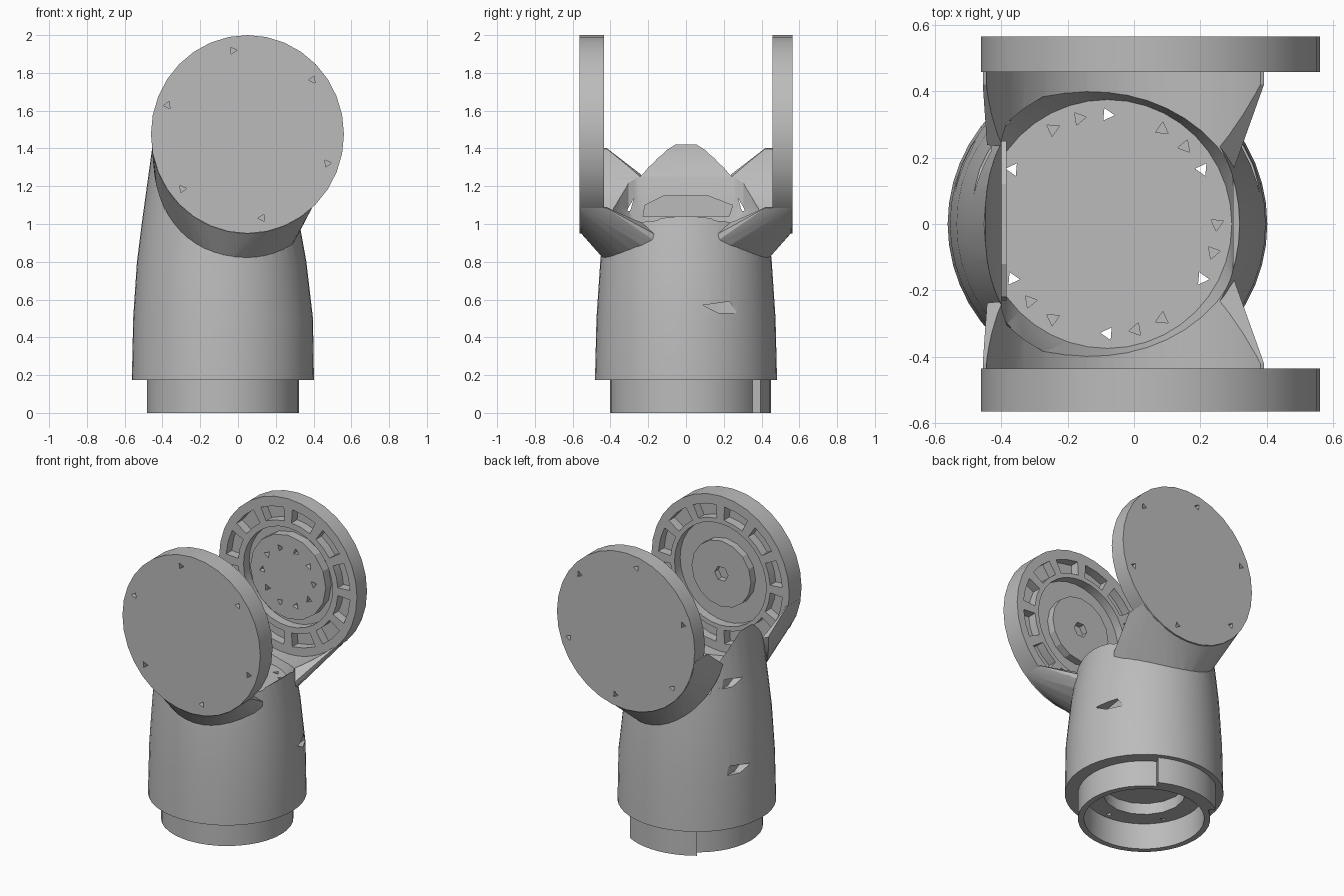
import bpy, bmesh
from math import sin, cos, pi, radians, sqrt
from mathutils import Vector, Matrix

if "Cube" in bpy.data.objects:
    bpy.data.objects.remove(bpy.data.objects["Cube"])

GREY = (0.5, 0.5, 0.5, 1)
grey = bpy.data.materials.new("light grey")
grey.use_nodes = True
grey.diffuse_color = GREY
grey.node_tree.nodes["Principled BSDF"].inputs["Base Color"].default_value = GREY

AXIS_X = -0.08                                       # centre of the sleeve
HUB_X, HUB_Z, HUB_RX, HUB_RZ = 0.05, 1.475, 0.511, 0.525   # flange axis and radii


def finish(name, bm):
    bmesh.ops.recalc_face_normals(bm, faces=bm.faces)
    mesh = bpy.data.meshes.new(name)
    bm.to_mesh(mesh)
    bm.free()
    ob = bpy.data.objects.new(name, mesh)
    bpy.context.collection.objects.link(ob)
    mesh.materials.append(grey)
    return ob


def add_prism(bm, outline, lo, hi, matrix=Matrix()):
    """Extrude a 2D outline from lo to hi along local z."""
    face = bm.faces.new([bm.verts.new(matrix @ Vector((x, y, lo))) for x, y in outline])
    ext = bmesh.ops.extrude_face_region(bm, geom=[face])
    step = matrix.to_3x3() @ Vector((0, 0, hi - lo))
    bmesh.ops.translate(bm, vec=step, verts=[v for v in ext["geom"] if isinstance(v, bmesh.types.BMVert)])


def ellipse(rx, ry, n=40, cx=0):
    return [(cx + rx * cos(2 * pi * i / n), ry * sin(2 * pi * i / n)) for i in range(n)]


def circle(r, n=40, cx=0, cy=0, turn=0):
    return [(cx + r * cos(2 * pi * i / n + turn), cy + r * sin(2 * pi * i / n + turn)) for i in range(n)]


def sector(r0, r1, a0, a1, n=6):
    angles = [radians(a0 + (a1 - a0) * i / n) for i in range(n + 1)]
    return [(r1 * cos(a), r1 * sin(a)) for a in angles] + [(r0 * cos(a), r0 * sin(a)) for a in reversed(angles)]


def prisms(name, outlines, lo, hi, matrix=Matrix()):
    bm = bmesh.new()
    for outline in outlines:
        add_prism(bm, outline, lo, hi, matrix)
    return finish(name, bm)


def boolean(ob, tool, operation="DIFFERENCE"):
    mod = ob.modifiers.new("cut", "BOOLEAN")
    mod.operation, mod.object, mod.solver = operation, tool, "EXACT"
    bpy.context.view_layer.objects.active = ob
    bpy.ops.object.modifier_apply(modifier=mod.name)
    bpy.data.objects.remove(tool)


def smooth(ob):
    bpy.ops.object.select_all(action="DESELECT")
    ob.select_set(True)
    bpy.context.view_layer.objects.active = ob
    bpy.ops.object.shade_smooth_by_angle(angle=radians(25))


def triangles(r, angles, size=0.022):
    return [circle(size, 3, r * cos(radians(a)), r * sin(radians(a)), radians(a + 25)) for a in angles]


def hull(name, points):
    bm = bmesh.new()
    for p in points:
        bm.verts.new(p)
    bmesh.ops.convex_hull(bm, input=bm.verts)
    loose = [v for v in bm.verts if not v.link_faces]
    bmesh.ops.delete(bm, geom=loose, context="VERTS")
    return finish(name, bm)


# Sleeve: barrel tapering all the way up between the flanges (z, left, right, half depth)
sections = [(0.175, -0.562, 0.402, 0.482), (0.5, -0.555, 0.397, 0.474), (0.8, -0.535, 0.362, 0.454),
            (1.0, -0.51, 0.326, 0.434), (1.42, -0.452, 0.25, 0.39)]
body = hull("sleeve", [(x, y, z) for z, left, right, depth in sections
                       for x, y in ellipse((right - left) / 2, depth, 48, (left + right) / 2)])

# Collars: fillets from the barrel wall out to the lower arc of each flange
for side in (-1, 1):
    points = []
    for i in range(21):
        a = radians(188 + 124 * i / 20)
        x, z = HUB_X + HUB_RX * cos(a), HUB_Z + HUB_RZ * sin(a)
        points += [(x, side * y, z) for y in (0.42, 0.555)]
        # matching foot on the barrel, a little below the arc
        foot_x = max(-0.46, min(0.30, x * 0.95 - 0.01))
        foot_y = 0.44 * sqrt(max(0.02, 1 - ((foot_x + 0.09) / 0.42) ** 2))
        points.append((foot_x, side * foot_y, z - 0.14))
    boolean(body, hull("collar", points), "UNION")

# Clearance between the flanges, then the funnel-shaped bore with its flat floor
along_y = Matrix.Translation((HUB_X, 0, HUB_Z)) @ Matrix.Rotation(pi / 2, 4, "X")
sleeve_axis = Matrix.Translation((AXIS_X, 0, 0))
boolean(body, prisms("clearance", [ellipse(HUB_RX - 0.01, HUB_RZ - 0.01, 64)], -0.7, 0.7, along_y))
boolean(body, hull("bore", [(max(-0.4, min(0.3, x)), y, z) for r, z in ((0.375, 0.91), (0.43, 1.08), (0.43, 1.6))
                            for x, y in circle(r, 40, AXIS_X)]))
boolean(body, prisms("lower_bore", [circle(0.25, 16)], 0.1, 0.25, sleeve_axis))

# Screw holes in the floor: six through, the rest shallow
boolean(body, prisms("through_holes", triangles(0.33, range(30, 390, 60)), 0.1, 1.2, sleeve_axis))
shallow = [a - d for a in range(0, 360, 60) if a != 180 for d in (0, 15)]
boolean(body, prisms("shallow_holes", triangles(0.33, shallow), 0.88, 1.0, sleeve_axis))

# Small slanted slots in the sleeve walls
leaf = [(-0.09, 0.01), (0.05, 0.03), (0.09, -0.03), (-0.01, -0.03)]
for z, inner, outer in ((0.56, 0.31, 0.6), (0.56, -0.7, -0.48), (1.12, -0.7, -0.43)):
    frame = Matrix(((0, 0, 1, 0), (1, 0, 0, 0.18), (0, 1, 0, z), (0, 0, 0, 1)))
    boolean(body, prisms("slot", [leaf], inner, outer, frame))
smooth(body)

# Raised bar on the inside of the tall wall
bar = [(-0.23, 1.04), (0.23, 1.04), (0.25, 1.1), (0.12, 1.15), (-0.12, 1.15), (-0.22, 1.1)]
prisms("inner_bar", [bar], -0.42, -0.385, Matrix(((0, 0, 1, 0), (1, 0, 0, 0), (0, 1, 0, 0), (0, 0, 0, 1))))

# Spigot: thin collar at the foot with a locating lug at the back
spigot = prisms("spigot", [circle(0.402)], 0, 0.19, sleeve_axis)
boolean(spigot, prisms("lug", [sector(0.38, 0.45, 61, 125, 10)], 0, 0.19, sleeve_axis), "UNION")
boolean(spigot, prisms("spigot_bore", [circle(0.365)], -0.1, 0.3, sleeve_axis))
smooth(spigot)


def flange(name, face_y, inner_y, plate_r, recess_r, drop):
    """Round flange; local z points from its inner face outward."""
    out = 1 if face_y > 0 else -1
    thick = abs(face_y - inner_y)
    frame = Matrix(((1, 0, 0, HUB_X), (0, 0, out, inner_y), (0, 1, 0, HUB_Z), (0, 0, 0, 1)))
    disc = prisms(name, [ellipse(HUB_RX, HUB_RZ, 32)], 0, thick, frame)
    # Ribbed pockets and the recess round the hub plate
    count = 12
    step = 360 / count
    pockets = [sector(0.37, 0.46, i * step + 4, (i + 1) * step - 4, 2) for i in range(count)]
    boolean(disc, prisms("pockets", pockets, -0.05, 0.06, frame))
    boolean(disc, prisms("recess", [circle(recess_r, 32)], -0.05, 0.06, frame))
    # Screw holes on the outer face
    boolean(disc, prisms("screws", triangles(0.45, range(40, 400, 60)), thick - 0.03, thick + 0.05, frame))
    smooth(disc)
    hub = prisms(name + "_hub", [circle(plate_r, 16)], drop, 0.07, frame)
    return hub, frame


# Back flange: wide hub plate with a ring of screw holes
hub, frame = flange("back_flange", 0.565, 0.458, 0.28, 0.33, 0.0)
boolean(hub, prisms("hub_screws", triangles(0.19, range(0, 360, 36), 0.024), -0.05, 0.03, frame))

# Front flange: smaller boss with a hexagonal socket
hub, frame = flange("front_flange", -0.565, -0.435, 0.22, 0.34, 0.01)
boolean(hub, prisms("socket", [circle(0.05, 6)], -0.05, 0.05, frame))
